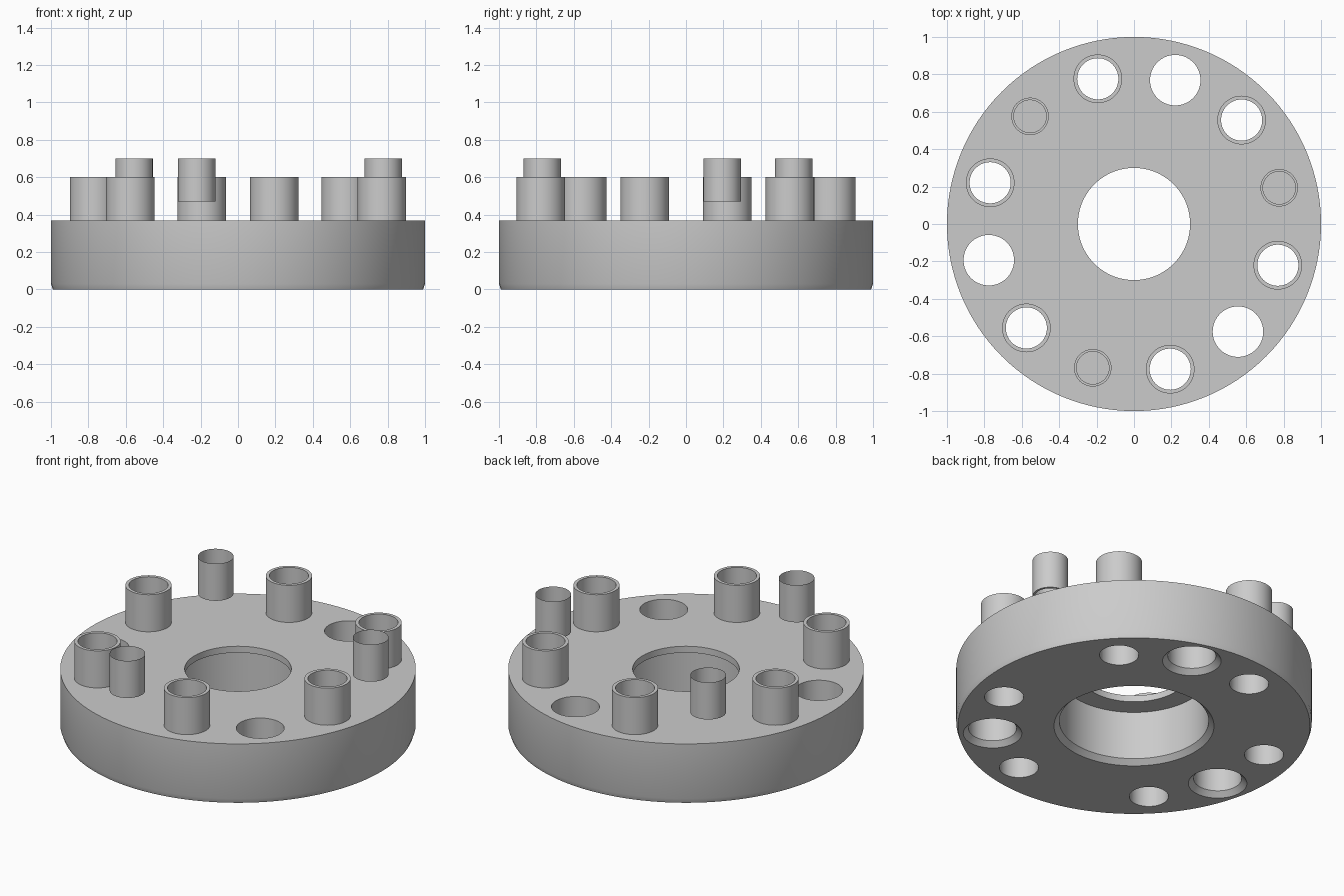
import bpy, bmesh, math

if "Cube" in bpy.data.objects:
    bpy.data.objects.remove(bpy.data.objects["Cube"], do_unlink=True)

grey = bpy.data.materials.new("machined_grey")
grey.use_nodes = True
color = (0.6, 0.6, 0.6, 1)
grey.diffuse_color = color
grey.node_tree.nodes["Principled BSDF"].inputs["Base Color"].default_value = color

RING = 0.8        # bolt circle radius
TOP = 0.37        # top face of the disc


def spot(index):
    """Centre of one of the twelve stations on the bolt circle."""
    a = math.radians(14 + 30 * index)
    return RING * math.cos(a), RING * math.sin(a)


def lathe(bm, profile, centre=(0, 0), steps=64, closed=True):
    """Revolve a (radius, z) profile about a vertical axis."""
    rings = []
    for r, z in profile:
        rings.append([bm.verts.new((centre[0] + r * math.cos(math.tau * i / steps),
                                    centre[1] + r * math.sin(math.tau * i / steps), z))
                      for i in range(steps)])
    pairs = list(zip(rings, rings[1:]))
    if closed:
        pairs.append((rings[-1], rings[0]))
    for a, b in pairs:
        for i in range(steps):
            j = (i + 1) % steps
            bm.faces.new((a[i], a[j], b[j], b[i]))
    return rings


def finish(bm, name):
    bmesh.ops.recalc_face_normals(bm, faces=bm.faces[:])
    mesh = bpy.data.meshes.new(name)
    bm.to_mesh(mesh)
    bm.free()
    mesh.materials.append(grey)
    obj = bpy.data.objects.new(name, mesh)
    bpy.context.collection.objects.link(obj)
    return obj


def smooth(obj):
    bpy.ops.object.select_all(action="DESELECT")
    obj.select_set(True)
    bpy.context.view_layer.objects.active = obj
    bpy.ops.object.shade_smooth_by_angle(angle=math.radians(30))


# Disc with a counterbored centre and a thin lip at the top
bm = bmesh.new()
lathe(bm, [(0.30, TOP), (1, TOP), (1, 0.03), (0.99, 0), (0.45, 0),
           (0.42, 0.03), (0.42, 0.33), (0.30, 0.33)], steps=128)
disc = finish(bm, "flange_disc")

# Cutter for the plain bores and the wide bores chamfered underneath
bm = bmesh.new()
for k in range(12):
    if k % 4 == 0:
        continue                      # pin stations stay solid
    if k % 4 == 2:
        profile = [(0.175, -0.01), (0.135, 0.03), (0.135, 0.5)]
    else:
        profile = [(0.11, -0.01), (0.11, 0.5)]
    rings = lathe(bm, profile, spot(k), closed=False)
    bm.faces.new(rings[0])
    bm.faces.new(rings[-1])
cutter = finish(bm, "bore_cutter")
cutter.hide_render = True

cut = disc.modifiers.new("bores", "BOOLEAN")
cut.operation = "DIFFERENCE"
cut.solver = "EXACT"
cut.object = cutter
bpy.context.view_layer.objects.active = disc
bpy.ops.object.modifier_apply(modifier=cut.name)
bpy.data.objects.remove(cutter, do_unlink=True)
smooth(disc)

for k in range(12):
    bm = bmesh.new()
    if k % 4 == 0:
        # Thin open sleeve held above the disc, with an inward rim below
        lathe(bm, [(0.087, 0.47), (0.1, 0.47), (0.1, 0.70)], spot(k), closed=False)
        smooth(finish(bm, f"pin_sleeve_{k}"))
    elif k % 2 == 1:
        # Raised tube around a plain bore
        lathe(bm, [(0.11, TOP), (0.13, TOP), (0.13, 0.60), (0.11, 0.60)], spot(k))
        smooth(finish(bm, f"bushing_tube_{k}"))
    else:
        bm.free()
